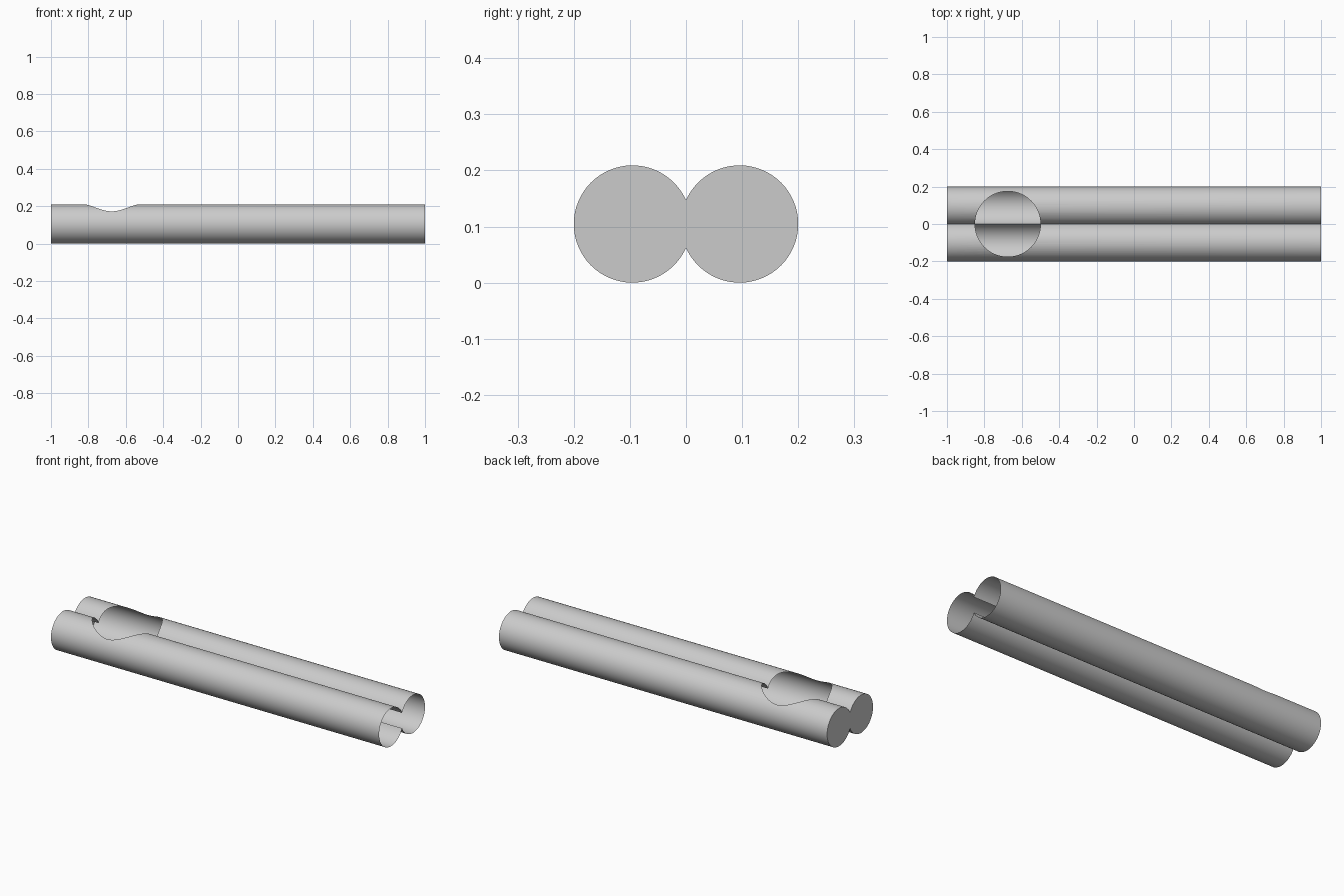
import bpy, bmesh, math
from mathutils import Vector

cube = bpy.data.objects.get("Cube")
if cube:
    bpy.data.objects.remove(cube, do_unlink=True)

RADIUS, OFFSET, HALF = 0.1045, 0.0955, 1.0
HOLE_X, HOLE_R = -0.675, 0.175
STEPS = 56

grey = bpy.data.materials.new("light grey")
grey.use_nodes = True
colour = (0.6, 0.6, 0.6, 1)
grey.diffuse_color = colour
grey.node_tree.nodes["Principled BSDF"].inputs["Base Color"].default_value = colour


def make_object(name, bm):
    mesh = bpy.data.meshes.new(name)
    bmesh.ops.recalc_face_normals(bm, faces=bm.faces)
    bm.to_mesh(mesh)
    bm.free()
    obj = bpy.data.objects.new(name, mesh)
    bpy.context.collection.objects.link(obj)
    return obj


# Twin tube: two overlapping circles merged into one outline, then extruded
bm = bmesh.new()
sweep = math.pi - math.acos(OFFSET / RADIUS)
outline = []
for side in (1, -1):
    for i in range(STEPS):
        a = -sweep + 2 * sweep * i / STEPS
        outline.append(bm.verts.new((-HALF, side * (OFFSET + RADIUS * math.cos(a)),
                                     RADIUS + side * RADIUS * math.sin(a))))
end = bm.faces.new(outline)
extruded = bmesh.ops.extrude_face_region(bm, geom=[end], use_keep_orig=True)
moved = [v for v in extruded["geom"] if isinstance(v, bmesh.types.BMVert)]
bmesh.ops.translate(bm, verts=moved, vec=(2 * HALF, 0, 0))
tube = make_object("twin_tube", bm)

# Round opening through the top wall only
bm = bmesh.new()
bmesh.ops.create_cone(bm, cap_ends=True, segments=96, radius1=HOLE_R, radius2=HOLE_R, depth=0.3)
bmesh.ops.translate(bm, verts=bm.verts, vec=(HOLE_X, 0, RADIUS + 0.15))
cutter = make_object("hole_cutter", bm)
cutter.hide_render = True
cut = tube.modifiers.new("hole", "BOOLEAN")
cut.operation, cut.solver, cut.object = "DIFFERENCE", "EXACT", cutter
bpy.context.view_layer.update()
mesh = bpy.data.meshes.new_from_object(tube.evaluated_get(bpy.context.evaluated_depsgraph_get()))
tube.modifiers.clear()
tube.data = mesh
bpy.data.objects.remove(cutter, do_unlink=True)

# Keep only the thin skin: drop the pit left by the cutter and the open end
bm = bmesh.new()
bm.from_mesh(mesh)


def in_pit(v):
    return v.co.z > RADIUS - 0.01 and (v.co.xy - Vector((HOLE_X, 0))).length < HOLE_R + 0.0005


doomed = [f for f in bm.faces
          if all(in_pit(v) for v in f.verts) or all(v.co.x > HALF - 0.001 for v in f.verts)]
bmesh.ops.delete(bm, geom=doomed, context="FACES")
bm.to_mesh(mesh)
bm.free()

mesh.materials.clear()
mesh.materials.append(grey)
bpy.ops.object.select_all(action="DESELECT")
tube.select_set(True)
bpy.context.view_layer.objects.active = tube
bpy.ops.object.shade_smooth_by_angle(angle=math.radians(35))
